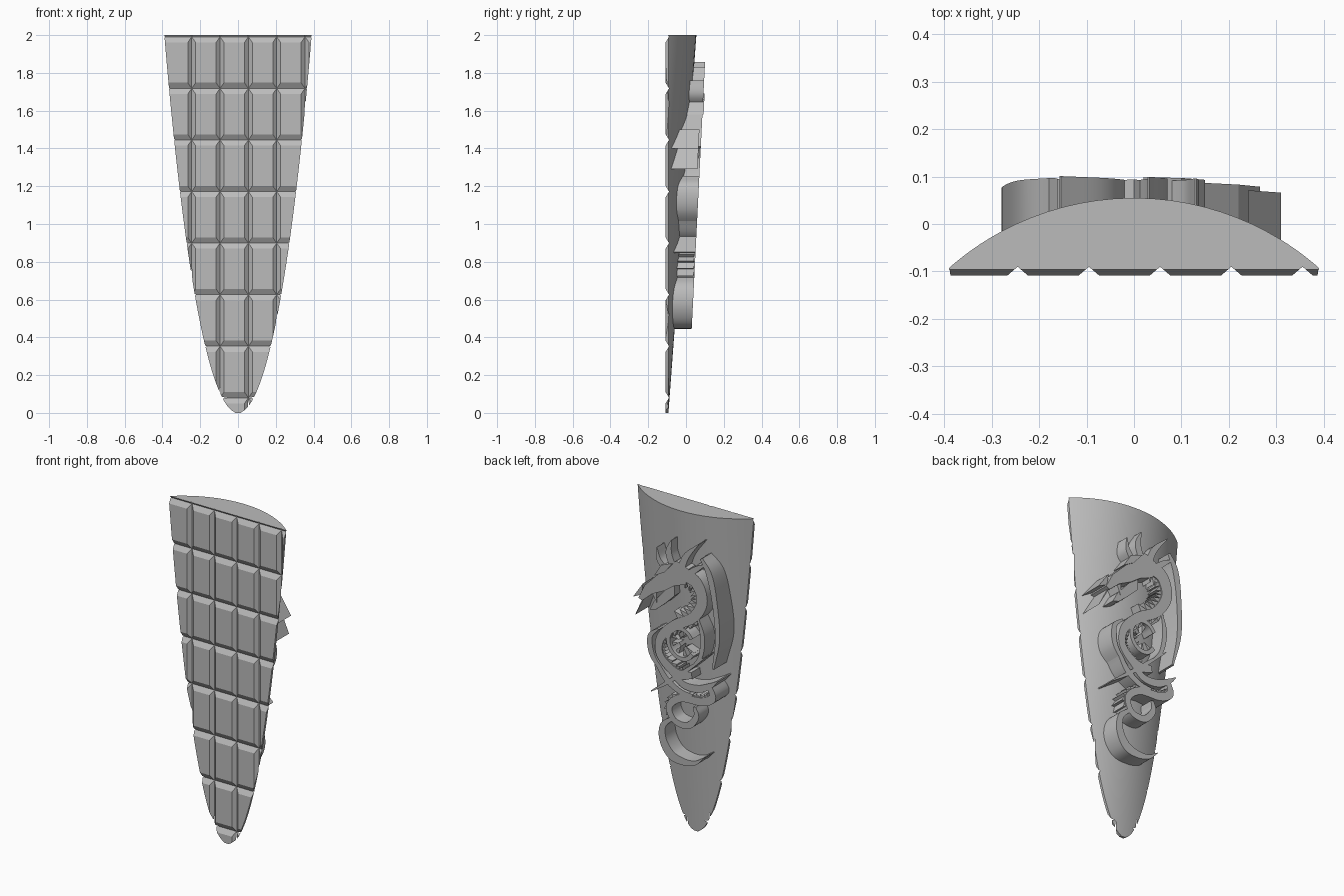
import bpy, bmesh, math
from mathutils import Vector

cube = bpy.data.objects.get("Cube")
if cube:
    bpy.data.objects.remove(cube, do_unlink=True)

stone = bpy.data.materials.new("light grey")
stone.use_nodes = True
grey = (0.5, 0.5, 0.5, 1)
stone.diffuse_color = grey
stone.node_tree.nodes["Principled BSDF"].inputs["Base Color"].default_value = grey

R, SAG, EDGE, FRONT = 0.588, 0.148, -0.093, -0.108


def half_width(z):
    s = max(SAG * z / 2, 0.0002)
    return math.sqrt(2 * R * s - s * s)


def back_y(x, z):
    """Curved back of the slab, a leaning cylinder."""
    x = min(abs(x), half_width(z))
    return EDGE + SAG * z / 2 - R + math.sqrt(R * R - x * x)


def make(name, bm):
    bmesh.ops.recalc_face_normals(bm, faces=bm.faces)
    mesh = bpy.data.meshes.new(name)
    bm.to_mesh(mesh)
    bm.free()
    mesh.materials.append(stone)
    ob = bpy.data.objects.new(name, mesh)
    bpy.context.collection.objects.link(ob)
    return ob


def smooth(ob, angle):
    bpy.ops.object.select_all(action='DESELECT')
    ob.select_set(True)
    bpy.context.view_layer.objects.active = ob
    bpy.ops.object.shade_smooth_by_angle(angle=math.radians(angle))


# Slab: lofted sections, curved behind and flat in front
def slab():
    bm = bmesh.new()
    rows, n, rings = 48, 32, []
    for i in range(rows + 1):
        z = 2 * (i / rows) ** 2
        w = half_width(z)
        xs = [w * math.sin(math.pi / 2 * (2 * k / n - 1)) for k in range(n + 1)]
        sec = [(x, back_y(x, z), z) for x in xs] + [(w, FRONT, z), (-w, FRONT, z)]
        rings.append([bm.verts.new(p) for p in sec])
    for a, b in zip(rings, rings[1:]):
        for k in range(len(a)):
            j = (k + 1) % len(a)
            bm.faces.new((a[k], a[j], b[j], b[k]))
    bm.faces.new(rings[0])
    bm.faces.new(rings[-1])
    return make("slab", bm)


# V-shaped groove cutters
def grooves(name, centres, half, upright):
    bm = bmesh.new()
    out, deep = FRONT - 0.02, FRONT + 0.018
    slope = half * (deep - out) / (deep - FRONT)
    ends = (-0.2, 2.2) if upright else (-0.6, 0.6)
    for c in centres:
        tri = [(c - slope, out), (c + slope, out), (c, deep)]
        a, b = [[bm.verts.new((u, y, e) if upright else (e, y, u)) for u, y in tri]
                for e in ends]
        bm.faces.new(a)
        bm.faces.new(b)
        for k in range(3):
            j = (k + 1) % 3
            bm.faces.new((a[k], a[j], b[j], b[k]))
    ob = make(name, bm)
    ob.hide_render = True
    return ob


body = slab()
cutters = [grooves("upright_grooves", [-0.245 + 0.15 * i for i in range(5)], 0.021, True),
           grooves("level_grooves", [0.08 + 0.273 * i for i in range(8)], 0.03, False)]
for c in cutters:
    m = body.modifiers.new("cut", 'BOOLEAN')
    m.operation, m.solver, m.object = 'DIFFERENCE', 'EXACT', c
cut = bpy.data.meshes.new_from_object(
    body.evaluated_get(bpy.context.evaluated_depsgraph_get()))
body.modifiers.clear()
body.data = cut
for c in cutters:
    bpy.data.objects.remove(c, do_unlink=True)
smooth(body, 22)


# Relief pieces: outlines in x and z raised to one sloping plane
def raise_outline(bm, pts, drop=0.0):
    low = [bm.verts.new((x, back_y(x, z) - 0.012, z)) for x, z in pts]
    top = [bm.verts.new((x, 0.008 + 0.05 * z - drop, z)) for x, z in pts]
    bm.faces.new(top)
    bm.faces.new(low[::-1])
    for k in range(len(pts)):
        j = (k + 1) % len(pts)
        bm.faces.new((low[k], low[j], top[j], top[k]))


def plates(name, outlines, drop=0.0):
    bm = bmesh.new()
    for o in outlines:
        raise_outline(bm, o, drop)
    return make(name, bm)


def spline(pts, steps=7):
    """Smooth path through x, z, width points."""
    v = [Vector(p) for p in pts]
    v = [2 * v[0] - v[1]] + v + [2 * v[-1] - v[-2]]
    path = []
    for a, b, c, d in zip(v, v[1:], v[2:], v[3:]):
        for i in range(steps):
            t = i / steps
            path.append(0.5 * (2 * b + (c - a) * t + (2 * a - 5 * b + 4 * c - d) * t * t
                               + (3 * b - a - 3 * c + d) * t ** 3))
    return path + [v[-2]]


def sides(pts):
    path = spline(pts)
    left, right = [], []
    for i, p in enumerate(path):
        t = path[min(i + 1, len(path) - 1)] - path[max(i - 1, 0)]
        n = Vector((-t.y, t.x)).normalized() * max(p.z, 0.004) / 2
        left.append((p.x + n.x, p.y + n.y))
        right.append((p.x - n.x, p.y - n.y))
    return left, right


def ribbon(name, pts, drop=0.0):
    left, right = sides(pts)
    return smooth(plates(name, [left + right[::-1]], drop), 35)


def spikes(name, edge, size, flip=1):
    """Row of pointed scales leaning along an edge."""
    out = []
    for a, b in zip(edge[::2], edge[2::2]):
        a, b = Vector(a), Vector(b)
        n = Vector((-(b - a).y, (b - a).x)).normalized() * flip
        tip = b + n * size
        inner = (a + b) / 2 - n * 0.012
        out.append([tuple(a), tuple(tip), tuple(b), tuple(inner)])
    plates(name, out, 0.006)


neck = [(-0.04, 1.64, .08), (-0.13, 1.61, .085), (-0.165, 1.5, .07), (-0.1, 1.385, .06),
        (0.03, 1.3, .06), (0.125, 1.2, .05), (0.13, 1.09, .05), (0.03, 1.01, .06),
        (-0.08, 1.02, .04)]
ribbon("neck", neck)
neck_left, neck_right = sides(neck)
spikes("neck_crest", neck_left[:28], 0.045)
spikes("belly_scales", neck_right[20:54], 0.02, -1)

ribbon("wing_edge", [(-0.17, 1.77, .02), (-0.22, 1.68, .04), (-0.25, 1.52, .035),
                     (-0.262, 1.3, .03), (-0.225, 1.1, .012)])
ribbon("wing_fold", [(-0.13, 1.4, .012), (-0.16, 1.28, .03), (-0.14, 1.15, .025),
                     (-0.07, 1.06, .01)])
ribbon("side_fin", [(0.14, 1.25, .01), (0.195, 1.19, .03), (0.185, 1.08, .035),
                    (0.11, 0.98, .02)])

# Round emblem with radiating claws
centre, rad = Vector((-0.012, 1.2)), 0.085
ring = [(centre.x + rad * math.cos(a), centre.y + rad * 1.1 * math.sin(a), .025)
        for a in [math.radians(-150 + 25 * i) for i in range(13)]]
ribbon("ring", ring)
claws = []
for i in range(7):
    a = math.radians(-140 + 40 * i)
    d, n = Vector((math.cos(a), math.sin(a))), Vector((-math.sin(a), math.cos(a)))
    claws.append([tuple(centre + d * 0.03), tuple(centre + d * 0.085 + n * 0.014),
                  tuple(centre + d * 0.085 - n * 0.014)])
plates("ring_claws", claws, 0.02)

# Head with jaws, horns and whiskers
plates("head", [[(-0.08, 1.68), (0.0, 1.71), (0.07, 1.65), (0.14, 1.58), (0.22, 1.5),
                 (0.265, 1.41), (0.24, 1.4), (0.17, 1.46), (0.09, 1.5), (0.02, 1.55),
                 (-0.06, 1.58)]])
plates("lower_jaw", [[(0.03, 1.56), (0.1, 1.49), (0.17, 1.41), (0.2, 1.35), (0.16, 1.36),
                      (0.09, 1.42), (0.03, 1.48)]], 0.015)
plates("brow", [[(0.02, 1.69), (0.1, 1.66), (0.15, 1.58), (0.08, 1.62)]], -0.006)
plates("snout_fangs", [[(0.22, 1.46), (0.3, 1.29), (0.25, 1.38)],
                       [(0.24, 1.5), (0.31, 1.4), (0.25, 1.43)],
                       [(0.15, 1.48), (0.15, 1.4), (0.18, 1.46)]], 0.012)
horns = {"long_horn": [(-0.03, 1.67, .045), (-0.07, 1.76, .035), (-0.155, 1.855, .004)],
         "front_horn": [(0.03, 1.68, .045), (0.05, 1.75, .04), (0.03, 1.83, .004)],
         "brow_horn": [(0.08, 1.64, .04), (0.12, 1.69, .03), (0.13, 1.76, .004)],
         "rear_horn": [(-0.08, 1.65, .04), (-0.14, 1.7, .03), (-0.2, 1.74, .004)]}
for name, pts in horns.items():
    ribbon(name, pts)

# Spear, legs and coiled tail
ribbon("spear", [(0.2, 0.85, .006), (0.08, 0.94, .022), (-0.05, 1.05, .022),
                 (-0.175, 1.16, .005)])
ribbon("hind_leg", [(0.07, 1.02, .04), (-0.02, 0.95, .045), (-0.12, 0.95, .045),
                    (-0.2, 0.99, .03), (-0.25, 1.03, .006)])
ribbon("fore_leg", [(0.15, 1.03, .03), (0.09, 0.95, .04), (0.0, 0.9, .035),
                    (-0.08, 0.9, .01)])
tail = [(-0.19, 1.0, .03), (-0.215, 0.92, .045), (-0.14, 0.875, .05), (0.0, 0.86, .045),
        (0.08, 0.79, .04), (0.05, 0.71, .04), (-0.04, 0.7, .04), (-0.1, 0.77, .035),
        (-0.09, 0.83, .02)]
ribbon("tail_coil", tail)
spikes("tail_scales", sides(tail)[0][4:34], 0.018)
ribbon("tail_tip", [(0.06, 0.72, .02), (0.125, 0.66, .035), (0.13, 0.57, .05),
                    (0.08, 0.49, .06), (0.0, 0.468, .045), (-0.08, 0.48, .025),
                    (-0.14, 0.525, .004)])
